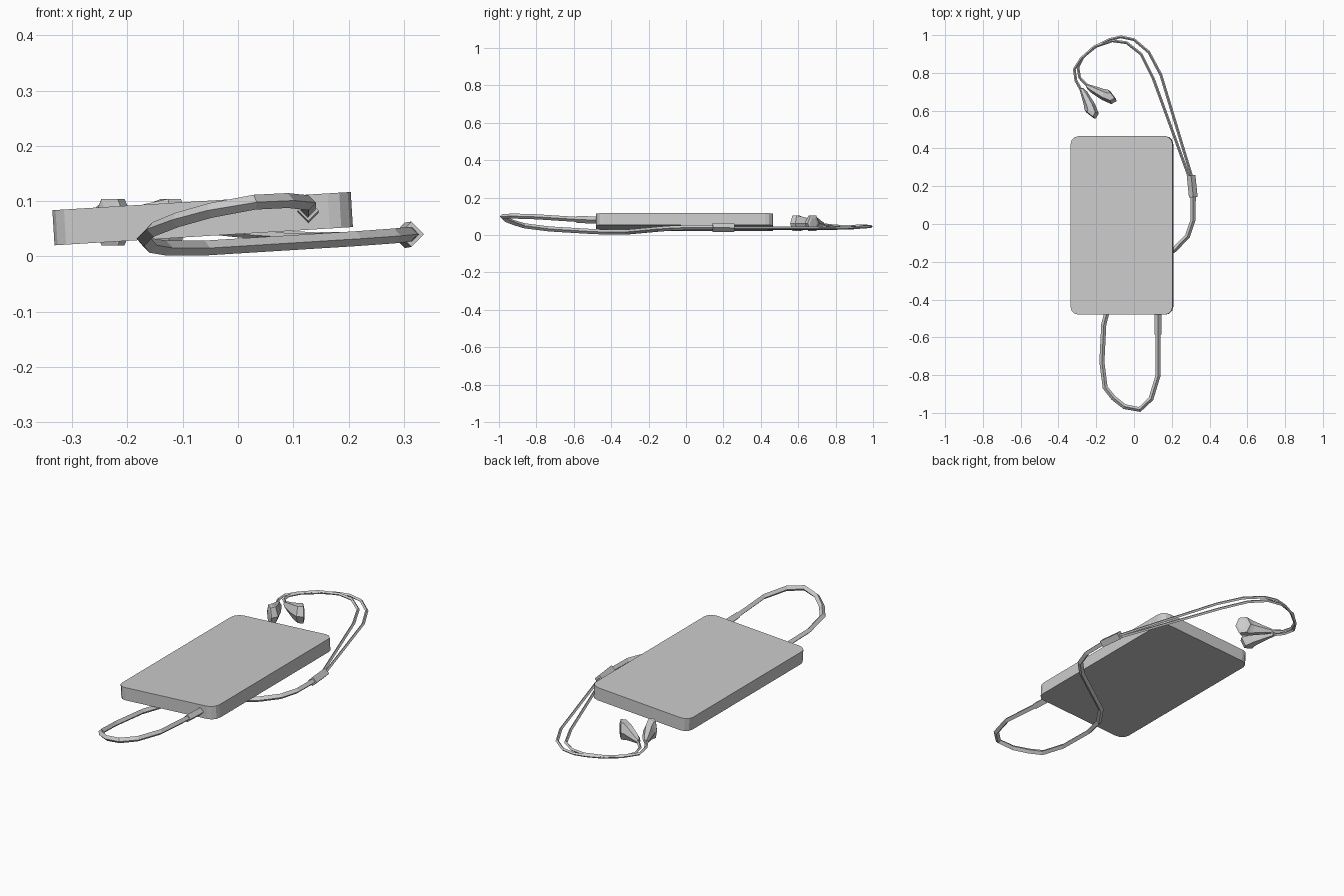
import bpy, bmesh, math
from mathutils import Vector, Matrix

if "Cube" in bpy.data.objects:
    bpy.data.objects.remove(bpy.data.objects["Cube"])


def make_object(name, bm):
    bmesh.ops.recalc_face_normals(bm, faces=bm.faces)
    mesh = bpy.data.meshes.new(name)
    bm.to_mesh(mesh)
    bm.free()
    ob = bpy.data.objects.new(name, mesh)
    bpy.context.collection.objects.link(ob)
    return ob


def loft(name, rings):
    """Skin a list of equal-length point rings and cap both ends."""
    bm = bmesh.new()
    rows = [[bm.verts.new(p) for p in ring] for ring in rings]
    n = len(rows[0])
    for a, b in zip(rows, rows[1:]):
        for i in range(n):
            j = (i + 1) % n
            bm.faces.new((a[i], a[j], b[j], b[i]))
    bm.faces.new(rows[0][::-1])
    bm.faces.new(rows[-1])
    return make_object(name, bm)


def tube(name, points, radius, sides=4):
    """Sweep a low-poly section along a path lying roughly in the xy plane."""
    pts = [Vector(p) for p in points]
    rings = []
    for i, p in enumerate(pts):
        d_in = (p - pts[max(i - 1, 0)]).normalized()
        d_out = (pts[min(i + 1, len(pts) - 1)] - p).normalized()
        d = (d_in + d_out).normalized()
        side = d.cross(Vector((0, 0, 1))).normalized()
        up = side.cross(d)
        angles = [2 * math.pi * k / sides for k in range(sides)]
        rings.append([p + radius * (side * math.cos(a) + up * math.sin(a)) for a in angles])
    return loft(name, rings)


# Player body: rounded slab resting on the cable with a slight tilt
def slab_outline(w, l, r, z, steps=3):
    ring = []
    for k, (sx, sy) in enumerate([(1, 1), (-1, 1), (-1, -1), (1, -1)]):
        for s in range(steps + 1):
            a = math.pi / 2 * (k + s / steps)
            ring.append((sx * (w / 2 - r) + r * math.cos(a), sy * (l / 2 - r) + r * math.sin(a), z))
    return ring


body = loft("player_body", [slab_outline(0.541, 0.945, 0.042, z) for z in (-0.0318, 0.0318)])
body.matrix_world = Matrix.Translation((-0.064, -0.0075, 0.0682)) @ Matrix.Rotation(math.radians(-3.5), 4, 'Y')

# Main cable: loops out of the front end, back under the body, out at the right
tube("main_cable", [
    (0.127, -0.47, 0.079), (0.127, -0.58, 0.083), (0.128, -0.80, 0.097),
    (0.09, -0.925, 0.101), (0.03, -0.982, 0.098), (-0.05, -0.967, 0.083),
    (-0.11, -0.92, 0.066), (-0.153, -0.865, 0.049), (-0.170, -0.73, 0.032),
    (-0.160, -0.53, 0.020), (-0.130, -0.42, 0.015), (-0.06, -0.32, 0.015),
    (0.215, -0.135, 0.032), (0.283, -0.065, 0.037), (0.312, 0.02, 0.040),
    (0.314, 0.16, 0.040)], 0.0135)

# Plug sleeve and cable splitter
tube("plug_sleeve", [(0.127, -0.465, 0.079), (0.127, -0.585, 0.083)], 0.019)
tube("cable_splitter", [(0.314, 0.142, 0.040), (0.302, 0.258, 0.038)], 0.023)

# Thin cables to each earbud
tube("earbud_cable_outer", [
    (0.309, 0.24, 0.038), (0.142, 0.79, 0.036), (0.078, 0.91, 0.039), (0.0, 0.976, 0.044),
    (-0.07, 0.991, 0.046), (-0.13, 0.976, 0.046), (-0.20, 0.942, 0.044),
    (-0.27, 0.885, 0.044), (-0.297, 0.83, 0.046), (-0.288, 0.775, 0.05),
    (-0.245, 0.730, 0.056)], 0.0075)
tube("earbud_cable_inner", [
    (0.295, 0.24, 0.036), (0.102, 0.77, 0.034), (0.037, 0.90, 0.038), (-0.04, 0.96, 0.046),
    (-0.115, 0.97, 0.048), (-0.21, 0.938, 0.048), (-0.28, 0.875, 0.046),
    (-0.316, 0.82, 0.046), (-0.308, 0.76, 0.05), (-0.279, 0.708, 0.056)], 0.0075)

# Earbud sections: two plan edge points (along, across), half height, centre z
BUD = [
    ((0.000, 0.007), (0.003, -0.013), 0.010, 0.056),
    ((0.045, 0.014), (0.030, -0.025), 0.019, 0.058),
    ((0.092, 0.020), (0.105, -0.037), 0.034, 0.061),
    ((0.104, 0.024), (0.160, -0.036), 0.042, 0.062),
    ((0.112, 0.026), (0.179, -0.010), 0.042, 0.062),
    ((0.130, 0.022), (0.170, 0.000), 0.026, 0.062),
]


def earbud(name, origin, angle, flip):
    along = Vector((math.cos(angle), math.sin(angle), 0))
    across = Vector((-along.y, along.x, 0)) * flip
    rings = []
    for a, b, h, z in BUD:
        pa, pb = [Vector(origin) + along * q[0] + across * q[1] for q in (a, b)]
        mid, half = (pa + pb) / 2, (pa - pb) / 2
        ring = []
        for k in range(6):
            t = math.pi / 3 * k
            ring.append(mid + half * math.cos(t) + Vector((0, 0, z + h / 0.866 * math.sin(t))))
        rings.append(ring)
    loft(name, rings)


earbud("earbud_right", (-0.25, 0.735, 0), math.radians(-25), 1)
earbud("earbud_left", (-0.282, 0.718, 0), math.radians(-67), -1)
